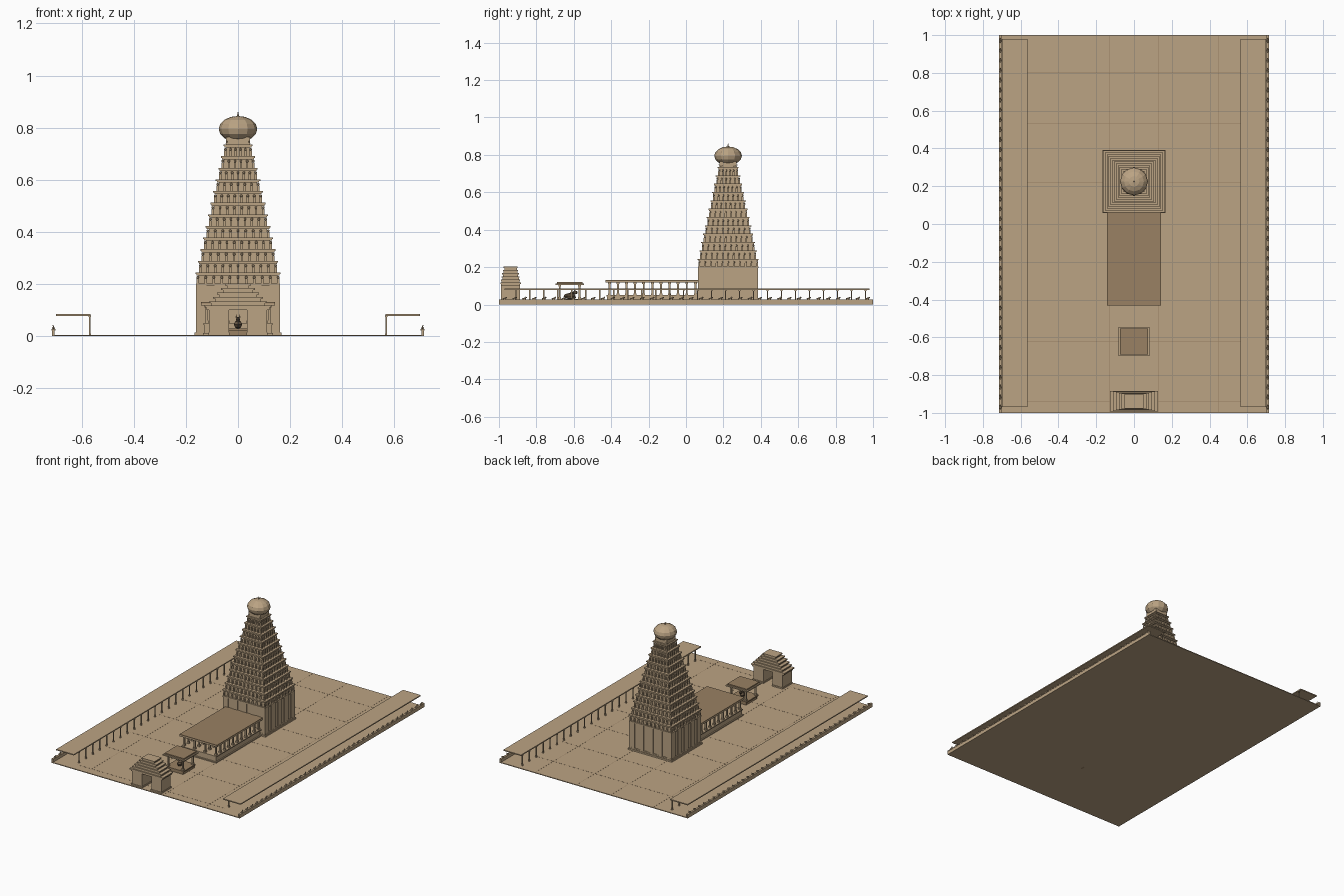
import bpy, bmesh
from mathutils import Matrix, Vector

cube = bpy.data.objects.get("Cube")
if cube:
    bpy.data.objects.remove(cube, do_unlink=True)


def material(name, rgb):
    m = bpy.data.materials.new(name)
    m.use_nodes = True
    m.diffuse_color = (*rgb, 1)
    m.node_tree.nodes["Principled BSDF"].inputs["Base Color"].default_value = (*rgb, 1)
    return m


SAND = material("sandstone", (0.50, 0.37, 0.23))
BROWN = material("brown_stone", (0.32, 0.22, 0.125))
DARK = material("dark_granite", (0.13, 0.09, 0.055))


class Part:
    """Collects simple solids into one named object."""

    def __init__(self, name, mat):
        self.name, self.mat, self.bm = name, mat, bmesh.new()

    def box(self, x, y, z0, z1, hx, hy):
        mat = Matrix.Translation((x, y, (z0 + z1) / 2)) @ Matrix.Diagonal((2 * hx, 2 * hy, z1 - z0, 1))
        bmesh.ops.create_cube(self.bm, size=1, matrix=mat)

    def ball(self, x, y, z, rx, ry, rz, u=6, v=4):
        mat = Matrix.Translation((x, y, z)) @ Matrix.Diagonal((rx, ry, rz, 1))
        bmesh.ops.create_uvsphere(self.bm, u_segments=u, v_segments=v, radius=1, matrix=mat)

    def cone(self, x, y, z0, z1, r0, r1, n=8):
        bmesh.ops.create_cone(self.bm, cap_ends=True, segments=n, radius1=r0, radius2=r1,
                              depth=z1 - z0, matrix=Matrix.Translation((x, y, (z0 + z1) / 2)))

    def column(self, x, y, z0, z1, r):
        # Shaft with a square foot and capital
        self.box(x, y, z0, z1, r, r)
        self.box(x, y, z0, z0 + 2 * r, r * 1.5, r * 1.5)
        self.box(x, y, z1 - 2 * r, z1, r * 1.6, r * 1.6)

    def bull(self, x, y, z, s, d=1):
        # Seated bull of length about 2s looking along d * y
        self.ball(x, y, z + 0.45 * s, 0.55 * s, s, 0.5 * s)
        self.ball(x, y + d * 0.3 * s, z + 0.85 * s, 0.3 * s, 0.35 * s, 0.3 * s)
        self.ball(x, y + d * 0.9 * s, z + 1.05 * s, 0.28 * s, 0.42 * s, 0.32 * s)
        for k in (-1, 1):
            self.cone(x + k * 0.2 * s, y + d * 0.75 * s, z + 1.25 * s, z + 1.6 * s, 0.09 * s, 0.02 * s, 5)

    def done(self):
        me = bpy.data.meshes.new(self.name)
        self.bm.to_mesh(me)
        self.bm.free()
        me.materials.append(self.mat)
        ob = bpy.data.objects.new(self.name, me)
        bpy.context.collection.objects.link(ob)
        return ob


def spread(a, b, n):
    return [a + (b - a) * i / (n - 1) for i in range(n)]


# Courtyard floor with thin paving seams
p = Part("courtyard_floor", SAND)
p.box(0, 0, 0, 0.005, 0.71, 1)
p.done()
p = Part("paving_seams", BROWN)
for x in (-0.45, -0.13, 0.13, 0.445):
    p.box(x, 0, 0.004, 0.0055, 0.0012, 0.995)
for y in (-0.94, -0.62, -0.36, -0.045, 0.22, 0.53, 0.8):
    p.box(0, y, 0.004, 0.0055, 0.565, 0.0012)
p.done()

# Side walls topped with seated bulls, and open colonnades inside them
for side, s in (("left", 1), ("right", -1)):
    p = Part(side + "_boundary_wall", SAND)
    p.box(s * 0.708, 0, 0, 0.022, 0.005, 1)
    p.box(s * 0.708, 0, 0.022, 0.027, 0.007, 1)
    p.done()
    p = Part(side + "_wall_bulls", SAND)
    for y in spread(-0.97, 0.97, 38):
        p.bull(s * 0.708, y, 0.026, 0.011)
    p.done()
    p = Part(side + "_colonnade_roof", SAND)
    p.box(s * 0.632, 0.005, 0.078, 0.085, 0.067, 0.975)
    p.done()
    p = Part(side + "_colonnade_columns", SAND)
    for y in spread(-0.91, 0.96, 26):
        p.column(s * 0.568, y, 0.005, 0.079, 0.003)
    p.done()

# Tower base with pilasters
TY = 0.225
p = Part("tower_base", SAND)
p.box(0, TY, 0, 0.2, 0.156, 0.156)
p.box(0, TY, 0, 0.015, 0.166, 0.166)
p.box(0, TY, 0.015, 0.024, 0.162, 0.162)
p.box(0, TY, 0.194, 0.202, 0.162, 0.162)
for t in spread(-0.14, 0.14, 5):
    for k in (-1, 1):
        p.box(t, TY + k * 0.156, 0.02, 0.196, 0.02, 0.005)
        p.box(k * 0.156, TY + t, 0.02, 0.196, 0.005, 0.02)
p.done()

# Stepped tiers with a row of small figures on each face
TIERS, STEP = 12, 0.0446
tiers = Part("tower_tiers", SAND)
figs = Part("tower_figures", SAND)
for i in range(TIERS):
    w = 0.163 - 0.0097 * i
    z0 = 0.2 + STEP * i
    z1 = z0 + STEP
    tiers.box(0, TY, z0, z1, w - 0.012, w - 0.012)
    tiers.box(0, TY, z1 - 0.012, z1 - 0.006, w - 0.004, w - 0.004)
    tiers.box(0, TY, z1 - 0.006, z1, w, w)
    e = w - 0.008
    for t in spread(-e, e, 11 - i // 2):
        for k in (-1, 1):
            for x, y in ((t, k * e), (k * e, t)):
                figs.box(x, TY + y, z0, z0 + 0.021, 0.0045, 0.0045)
                figs.ball(x, TY + y, z0 + 0.026, 0.0055, 0.0055, 0.006, 5, 3)
tiers.done()
figs.done()

# Neck, faceted dome and finial
p = Part("tower_neck", SAND)
p.box(0, TY, 0.733, 0.765, 0.046, 0.046)
for a in (-1, 1):
    for b in (-1, 1):
        p.bull(a * 0.042, TY + b * 0.036, 0.735, 0.011, b)
p.done()
p = Part("tower_dome", SAND)
p.ball(0, TY, 0.795, 0.074, 0.074, 0.05, 12, 8)
p.done()
p = Part("tower_finial", SAND)
p.cone(0, TY, 0.84, 0.86, 0.005, 0.001)
p.done()

# Long pillared hall in front of the tower
HY = -0.182
p = Part("hall_platform", SAND)
p.box(0, HY, 0, 0.05, 0.128, 0.24)
p.box(0, HY, 0, 0.012, 0.135, 0.247)
p.box(0, HY, 0.043, 0.05, 0.133, 0.244)
p.done()
p = Part("hall_columns", SAND)
for x in (-0.12, -0.04, 0.04, 0.12):
    for y in spread(-0.41, 0.05, 11):
        p.column(x, y, 0.05, 0.12, 0.005)
p.done()
p = Part("hall_eave", SAND)
p.box(0, HY, 0.117, 0.126, 0.142, 0.249)
p.done()
p = Part("hall_roof", BROWN)
p.box(0, HY, 0.126, 0.131, 0.142, 0.249)
p.done()

# Small pavilion sheltering the large bull
PY = -0.622
p = Part("pavilion_platform", BROWN)
p.box(0, PY, 0, 0.026, 0.062, 0.06)
p.box(0, PY, 0.022, 0.03, 0.068, 0.066)
p.done()
p = Part("pavilion_columns", SAND)
for a in (-1, 1):
    for b in (-1, 1):
        p.column(a * 0.055, PY + b * 0.053, 0.03, 0.106, 0.005)
p.done()
p = Part("pavilion_eave", SAND)
p.box(0, PY, 0.104, 0.112, 0.082, 0.077)
p.done()
p = Part("pavilion_roof", BROWN)
p.box(0, PY, 0.112, 0.12, 0.073, 0.068)
p.done()
p = Part("pavilion_bull", DARK)
p.bull(0, PY, 0.03, 0.033)
p.done()

# Gateway: two piers carrying a stepped roof
GY = -0.938
p = Part("gateway_piers", SAND)
for s in (-1, 1):
    p.box(s * 0.073, GY, 0, 0.102, 0.038, 0.05)
    p.box(s * 0.073, GY, 0, 0.014, 0.041, 0.054)
p.done()
p = Part("gateway_steps", SAND)
for i in range(6):
    z = 0.1 + 0.017 * i
    w, d = 0.127 - 0.0155 * i, 0.055 - 0.0035 * i
    p.box(0, GY, z, z + 0.012, w - 0.007, d - 0.004)
    p.box(0, GY, z + 0.01, z + 0.017, w, d)
p.done()
